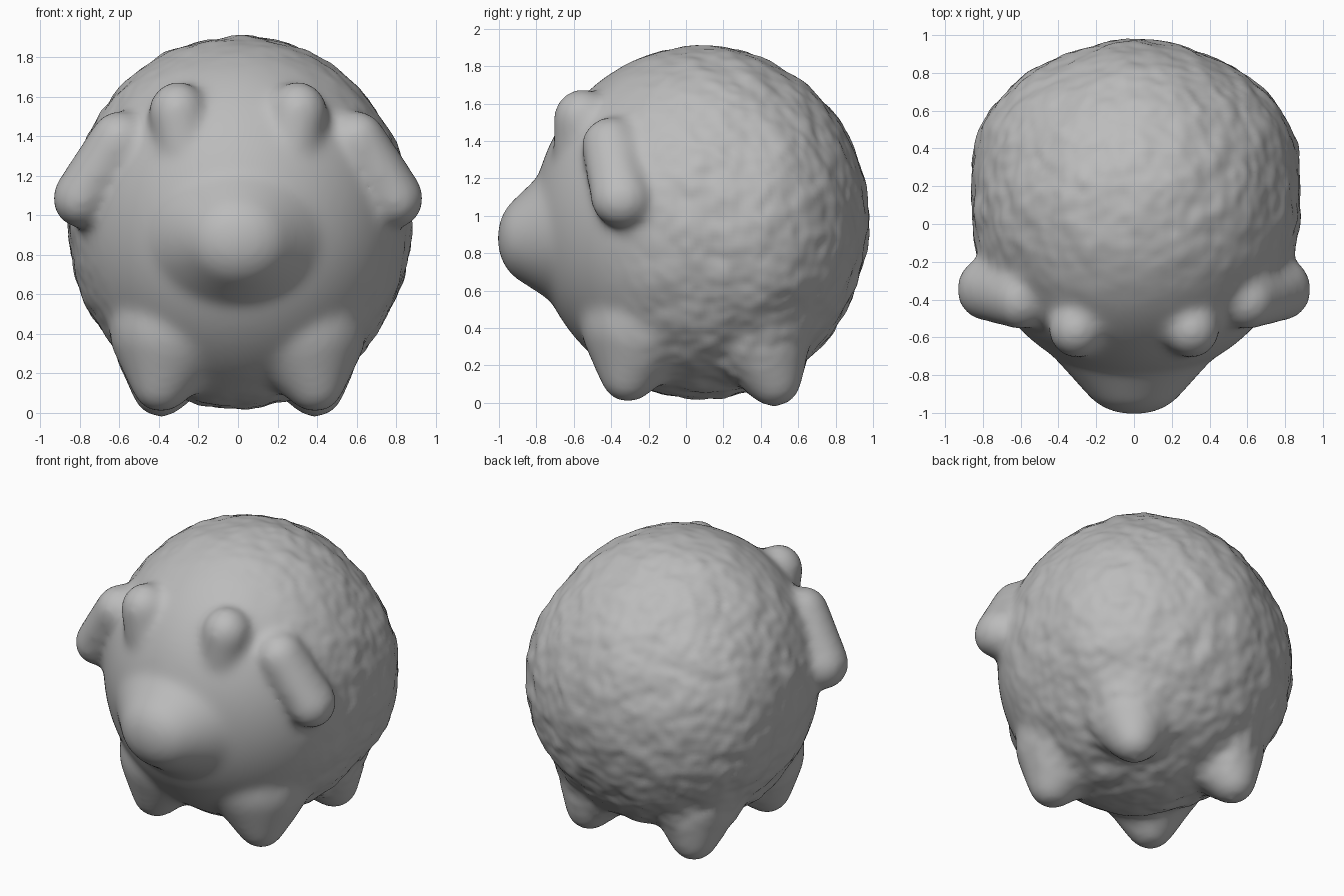
import bpy
import bmesh
from mathutils import Matrix, Vector, noise

if "Cube" in bpy.data.objects:
    bpy.data.objects.remove(bpy.data.objects["Cube"])

wool = bpy.data.materials.new("plain grey")
wool.use_nodes = True
GREY = (0.5, 0.5, 0.5, 1)
wool.diffuse_color = GREY
wool.node_tree.nodes["Principled BSDF"].inputs["Base Color"].default_value = GREY

# One unit ball, copied for every lump of the figure
seed = bmesh.new()
bmesh.ops.create_icosphere(seed, subdivisions=5, radius=1)
unit_ball = bpy.data.meshes.new("unit_ball")
seed.to_mesh(unit_ball)
seed.free()

clay = bmesh.new()
CORE = Vector((0.01, 0.08, 0.97))
BODY = Vector((0.87, 0.9, 0.94))


def ball(centre, radii):
    """Add one ellipsoid to the clay mass."""
    lump = unit_ball.copy()
    lump.transform(Matrix.Translation(centre) @ Matrix.Diagonal((*radii, 1)))
    clay.from_mesh(lump)
    bpy.data.meshes.remove(lump)


def limb(start, end, radii_0, radii_1, steps=7):
    """Add a tapered, rounded bar made of overlapping ellipsoids."""
    a, b, r0, r1 = (Vector(p) for p in (start, end, radii_0, radii_1))
    for i in range(steps + 1):
        t = i / steps
        ball(a.lerp(b, t), r0.lerp(r1, t))


# Round body, fuller towards the rump, with a flattened belly
ball(CORE, BODY)
ball((0.01, 0.3, 0.95), (0.87, 0.66, 0.85))
ball((0, 0.07, 0.24), (0.42, 0.46, 0.22))

# Broad face tapering to the snout
limb((0, -0.35, 0.95), (0, -0.81, 0.88), (0.7, 0.3, 0.62), (0.28, 0.2, 0.25), 12)

for side in (-1, 1):
    # Bulging eye running down into the face
    limb((side * 0.305, -0.555, 1.52), (side * 0.28, -0.57, 1.36),
         (0.15, 0.155, 0.16), (0.14, 0.14, 0.14), 3)
    # Drooping ear
    limb((side * 0.6, -0.4, 1.38), (side * 0.8, -0.345, 1.085),
         (0.15, 0.16, 0.15), (0.14, 0.165, 0.15))
    # Stubby feet flaring up into the body
    for y, z in ((-0.31, 0.15), (0.47, 0.126)):
        limb((side * 0.33, y * 0.78, 0.42), (side * 0.39, y, z),
             (0.32, 0.32, 0.32), (0.15, 0.15, 0.15))

mesh = bpy.data.meshes.new("clay")
clay.to_mesh(mesh)
clay.free()
body = bpy.data.objects.new("woolly_body", mesh)
bpy.context.collection.objects.link(body)

# Fuse the parts into one skin and soften the joins
fuse = body.modifiers.new("fuse", "REMESH")
fuse.mode = "VOXEL"
fuse.voxel_size = 0.022
soft = body.modifiers.new("soften", "SMOOTH")
soft.factor = 0.5
soft.iterations = 30
skin = bpy.data.meshes.new_from_object(
    body.evaluated_get(bpy.context.evaluated_depsgraph_get()))
body.modifiers.clear()
body.data = skin
bpy.data.meshes.remove(mesh)
bpy.data.meshes.remove(unit_ball)

# Lumpy wool on the back and sides, leaving face, ears and feet smooth
for v in skin.vertices:
    out = v.co - CORE
    shell = sum((out[i] / BODY[i]) ** 2 for i in range(3))
    mask = min(1, max(0, (v.co.y + 0.45) / 0.5)) * min(1, max(0, (1.3 - shell) / 0.15))
    lump = noise.noise(v.co * 7) + 0.5 * noise.noise(v.co * 15)
    v.co += out.normalized() * lump * 0.014 * mask

# Smooth grey skin
skin.materials.clear()
skin.materials.append(wool)
for face in skin.polygons:
    face.use_smooth = True
    face.material_index = 0
